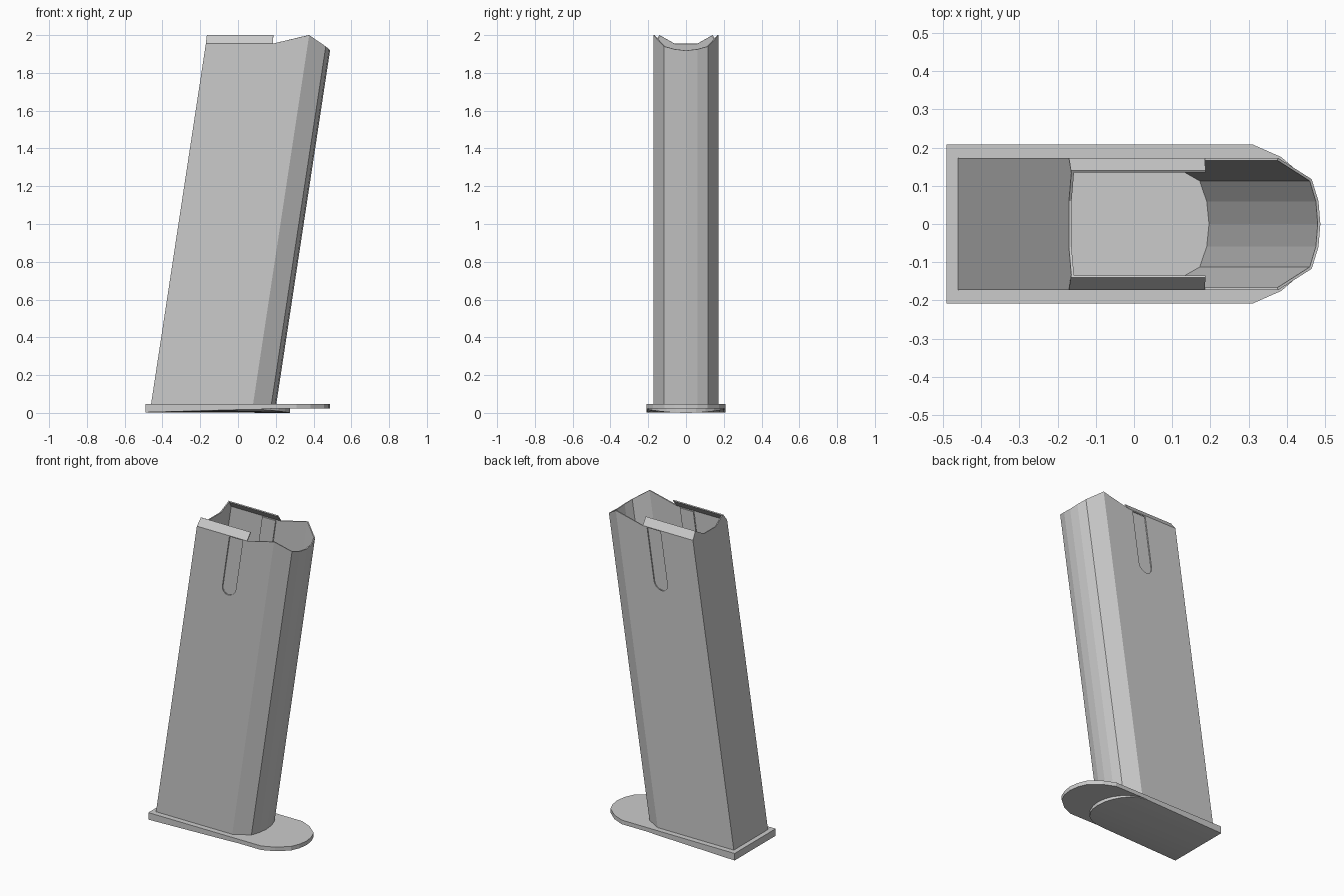
import bpy, bmesh, math

if "Cube" in bpy.data.objects:
    bpy.data.objects.remove(bpy.data.objects["Cube"])

SLANT = 0.152
BASE_Z = 0.048


def finish(name, bm):
    bmesh.ops.remove_doubles(bm, verts=bm.verts, dist=1e-5)
    bmesh.ops.recalc_face_normals(bm, faces=bm.faces)
    me = bpy.data.meshes.new(name)
    bm.to_mesh(me)
    bm.free()
    ob = bpy.data.objects.new(name, me)
    bpy.context.collection.objects.link(ob)
    return ob


def loft(name, loop_a, loop_b):
    """Closed solid between two matching loops of 3D points."""
    bm = bmesh.new()
    a = [bm.verts.new(p) for p in loop_a]
    b = [bm.verts.new(p) for p in loop_b]
    n = len(a)
    bm.faces.new(a)
    bm.faces.new(b)
    for i in range(n):
        j = (i + 1) % n
        bm.faces.new((a[i], a[j], b[j], b[i]))
    return finish(name, bm)


def lean(x, z):
    return x + SLANT * (z - BASE_Z)


# Slanted tube: half outline as (x at base, y, rim height), mirrored to a full loop
half = [(-0.46, 0, 1.955), (-0.46, 0.06, 1.955), (-0.46, 0.14, 2.0),
        (-0.46, 0.173, 1.955), (-0.105, 0.173, 1.955), (0.08, 0.173, 2.0),
        (0.177, 0.117, 1.94), (0.197, 0.06, 1.925), (0.203, 0, 1.918)]
outline = half + [(x, -y, z) for x, y, z in half[-2:0:-1]]
bm = bmesh.new()
low = [bm.verts.new((x, y, BASE_Z)) for x, y, z in outline]
rim = [bm.verts.new((lean(x, z), y, z)) for x, y, z in outline]
n = len(outline)
for i in range(n):
    j = (i + 1) % n
    bm.faces.new((low[j], low[i], rim[i], rim[j]))
# Feed lips folded inward from the side walls
for i, j, s in ((3, 4, 1), (n - 3, n - 4, -1)):
    top = [bm.verts.new((x, s * 0.14, 2.0)) for x in (-0.165, 0.187)]
    bm.faces.new((rim[i], rim[j], top[1], top[0]))
body = finish("magazine_body", bm)
# Make sure the sheet faces outward before thickening it inward
if sum(p.normal.dot(p.center) * p.area for p in body.data.polygons) < 0:
    body.data.flip_normals()
solid = body.modifiers.new("wall", 'SOLIDIFY')
solid.thickness = 0.007
solid.offset = -1

# Pressed U-shaped channels on both sides
xz = [(0.155, 1.95), (0.06, 1.95)]
for k in range(9):
    t = math.pi * (1 + k / 8)
    z = 1.62 + 0.047 * math.sin(t)
    xz.append((0.1075 + 0.0475 * math.cos(t) + 0.15 * (z - 1.95), z))
for side, s in (("back", 1), ("front", -1)):
    def slab(name, y0, y1):
        return loft(name, [(x, s * y0, z) for x, z in xz],
                    [(x, s * y1, z) for x, z in xz])
    cutter = slab(side + "_channel_cutter", 0.14, 0.20)
    cutter.hide_render = True
    cutter.hide_set(True)
    cut = body.modifiers.new(side + "_channel", 'BOOLEAN')
    cut.object = cutter
    cut.operation = 'DIFFERENCE'
    cut.solver = 'EXACT'
    slab(side + "_channel_panel", 0.159, 0.166)

# Floor plate with rounded toe
ph = [(-0.49, 0.208), (0.31, 0.208), (0.385, 0.175), (0.455, 0.115), (0.478, 0.06)]
plate = ph + [(0.487, 0)] + [(x, -y) for x, y in reversed(ph)]
loft("floor_plate", [(x, y, 0.022) for x, y in plate], [(x, y, BASE_Z) for x, y in plate])

# Underside pad: strips from the heel edge to a curved front edge
bm = bmesh.new()
rows = []
for k in range(13):
    a = -math.pi / 2 + math.pi * k / 12
    y, xf = 0.208 * math.sin(a), 0.07 + 0.205 * math.cos(a)
    zf = 0.019 * abs(math.sin(a)) ** 2
    rows.append([bm.verts.new(p) for p in ((-0.49, y, 0.003), (xf, y, zf),
                                           (xf, y, 0.024), (-0.49, y, 0.024))])
for r, q in zip(rows, rows[1:]):
    for i in range(4):
        j = (i + 1) % 4
        bm.faces.new((r[i], r[j], q[j], q[i]))
bm.faces.new(rows[0])
bm.faces.new(rows[-1])
finish("heel_pad", bm)
